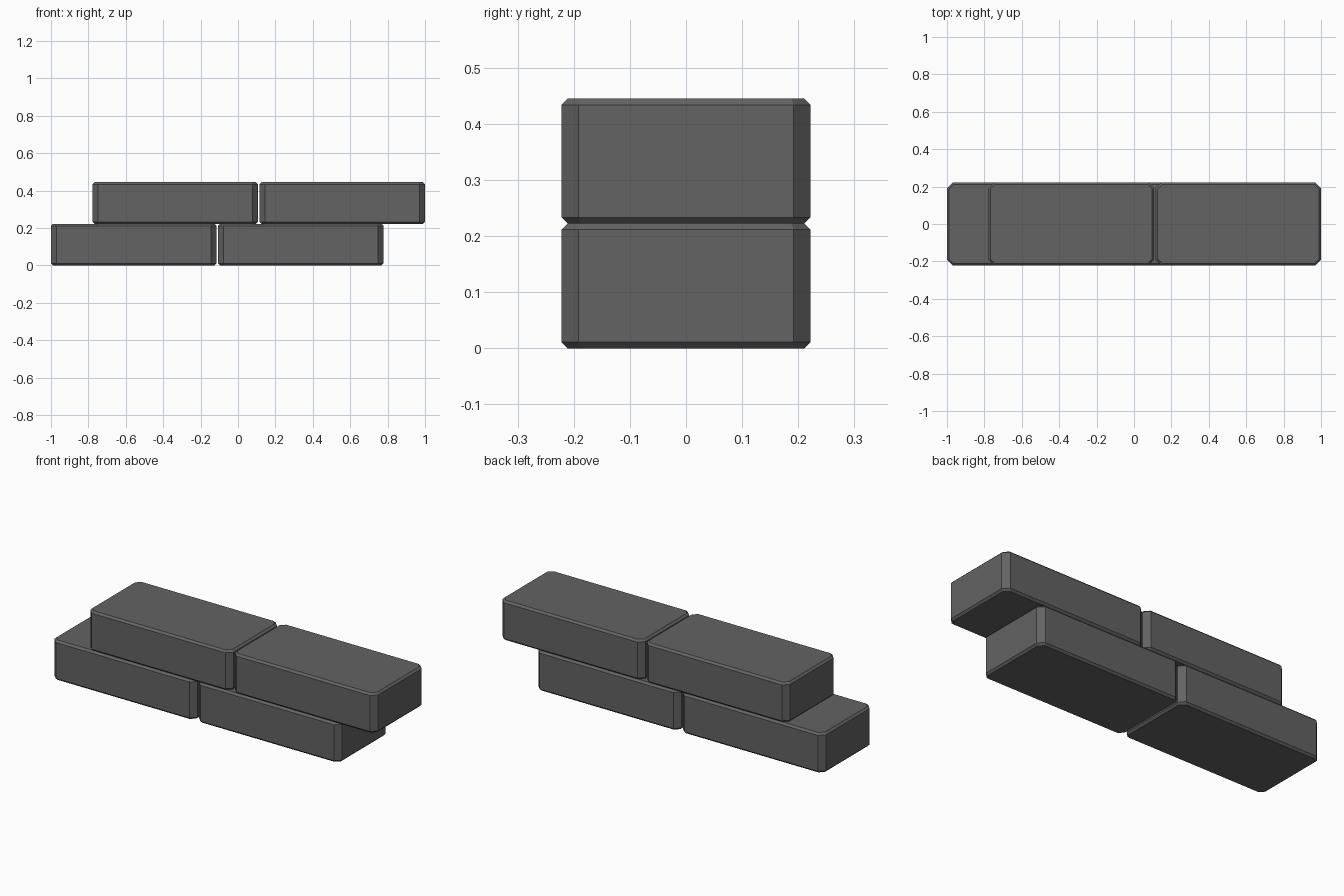
import bpy, bmesh
from mathutils import Matrix, Vector

if "Cube" in bpy.data.objects:
    bpy.data.objects.remove(bpy.data.objects["Cube"])

L, W, H = 0.885, 0.444, 0.2225   # brick size
GAP, SHIFT = 0.008, 0.222        # joint width, offset between courses

mat = bpy.data.materials.new("dark grey stone")
mat.diffuse_color = (0.125, 0.125, 0.125, 1)
mat.use_nodes = True
mat.node_tree.nodes["Principled BSDF"].inputs["Base Color"].default_value = mat.diffuse_color


def brick(name, x, z):
    """Chamfered block with its low-x bottom edge at (x, z)."""
    bm = bmesh.new()
    bmesh.ops.create_cube(bm, size=1, matrix=Matrix.Diagonal((L, W, H, 1)))
    # wide chamfer on the upright corners
    upright = [e for e in bm.edges
               if abs(e.verts[0].co.z - e.verts[1].co.z) > H / 2]
    bmesh.ops.bevel(bm, geom=upright, offset=0.03, offset_type='OFFSET',
                    segments=1, affect='EDGES')
    # narrow chamfer around the top and bottom rims
    rims = [e for e in bm.edges
            if abs(e.verts[0].co.z - e.verts[1].co.z) < 1e-5]
    bmesh.ops.bevel(bm, geom=rims, offset=0.011, offset_type='OFFSET',
                    segments=1, affect='EDGES')
    bmesh.ops.recalc_face_normals(bm, faces=bm.faces)
    me = bpy.data.meshes.new(name)
    bm.to_mesh(me)
    bm.free()
    me.materials.append(mat)
    ob = bpy.data.objects.new(name, me)
    ob.location = Vector((x + L / 2, 0, z + H / 2))
    bpy.context.collection.objects.link(ob)


# two staggered courses of two bricks
for row, course in enumerate(("lower", "upper")):
    for col, side in enumerate(("left", "right")):
        brick(f"{course}_{side}_brick", -1 + row * SHIFT + col * (L + GAP), row * H)
